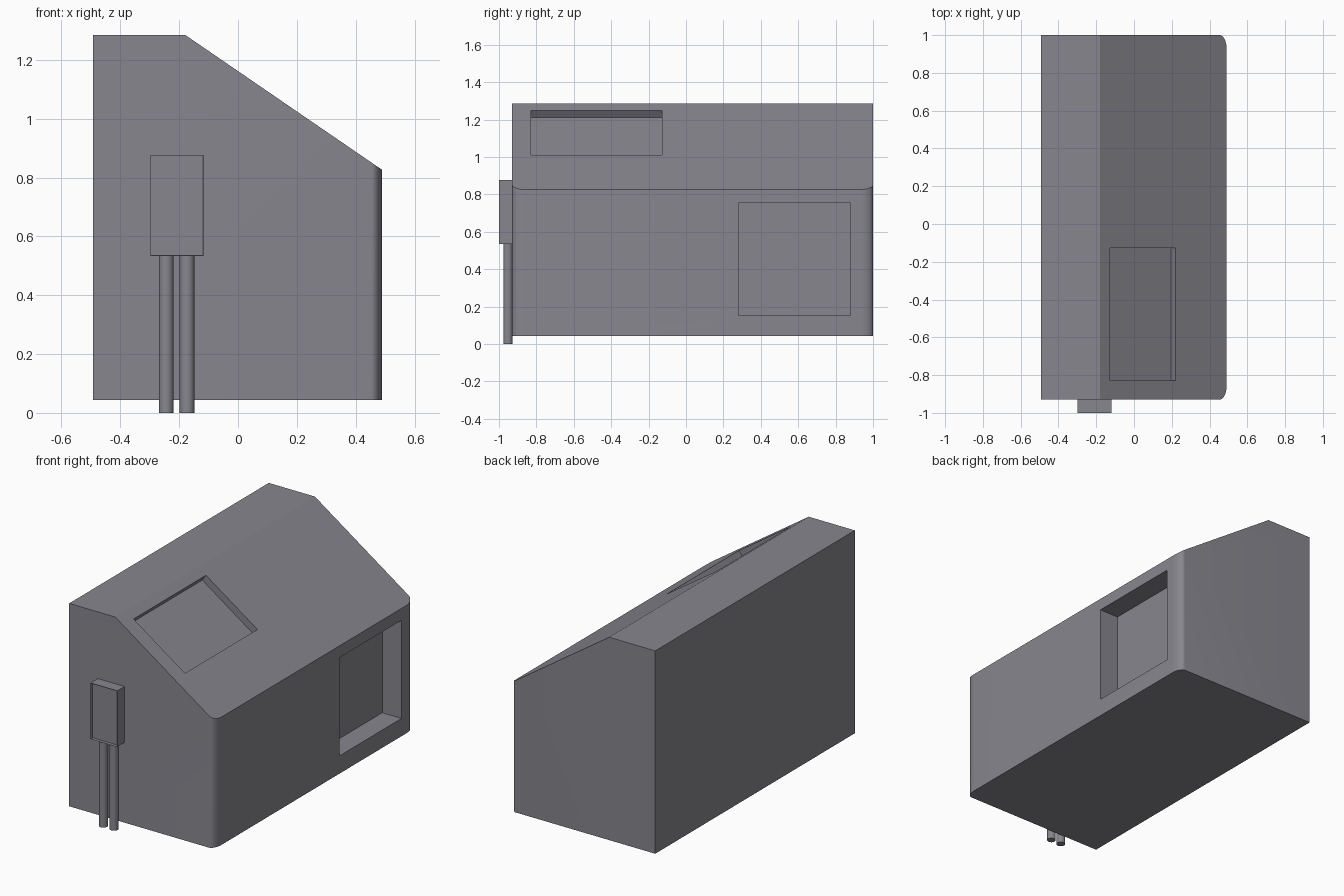
import bpy, bmesh
from math import sin, cos, pi, atan2
from mathutils import Vector, Matrix

if "Cube" in bpy.data.objects:
    bpy.data.objects.remove(bpy.data.objects["Cube"])

RIDGE = Vector((-0.18, 0, 1.285))
EAVE = Vector((0.49, 0, 0.826))
PITCH = atan2(RIDGE.z - EAVE.z, EAVE.x - RIDGE.x)
NORMAL = Vector((sin(PITCH), 0, cos(PITCH)))

# Dark grey painted metal
PAINT = bpy.data.materials.new("dark_grey")
PAINT.diffuse_color = (0.243, 0.24, 0.272, 1)
PAINT.use_nodes = True
PAINT.node_tree.nodes["Principled BSDF"].inputs["Base Color"].default_value = PAINT.diffuse_color


def make_object(name, bm):
    bmesh.ops.recalc_face_normals(bm, faces=bm.faces[:])
    mesh = bpy.data.meshes.new(name)
    bm.to_mesh(mesh)
    bm.free()
    mesh.materials.append(PAINT)
    ob = bpy.data.objects.new(name, mesh)
    bpy.context.collection.objects.link(ob)
    return ob


def activate(ob):
    bpy.ops.object.select_all(action='DESELECT')
    ob.select_set(True)
    bpy.context.view_layer.objects.active = ob


def box(name, size, matrix):
    bm = bmesh.new()
    bmesh.ops.create_cube(bm, size=1)
    bmesh.ops.scale(bm, vec=size, verts=bm.verts[:])
    bmesh.ops.transform(bm, matrix=matrix, verts=bm.verts[:])
    return make_object(name, bm)


def cut(target, cutter):
    cutter.hide_render = True
    mod = target.modifiers.new("cut", 'BOOLEAN')
    mod.operation = 'DIFFERENCE'
    mod.solver = 'EXACT'
    mod.object = cutter
    activate(target)
    bpy.ops.object.modifier_apply(modifier=mod.name)
    bpy.data.objects.remove(cutter)


# Housing: footprint with two rounded corners, raised, then sliced by the slope
y0, y1, rx, ry, n = -0.929, 1.0, 0.037, 0.07, 8
x0, z0 = -0.492, 0.044
arc = [(i / n) * pi / 2 for i in range(n + 1)]
foot = [(x0, y0)]
foot += [(EAVE.x - rx + rx * sin(a), y0 + ry - ry * cos(a)) for a in arc]
foot += [(EAVE.x - rx + rx * cos(a), y1 - ry + ry * sin(a)) for a in arc]
foot += [(x0, y1)]
bm = bmesh.new()
base = bm.faces.new([bm.verts.new((x, y, z0)) for x, y in foot])
ext = bmesh.ops.extrude_face_region(bm, geom=[base], use_keep_orig=True)
bmesh.ops.translate(bm, vec=(0, 0, RIDGE.z - z0),
                    verts=[g for g in ext["geom"] if isinstance(g, bmesh.types.BMVert)])
bmesh.ops.bisect_plane(bm, geom=bm.verts[:] + bm.edges[:] + bm.faces[:],
                       plane_co=RIDGE, plane_no=NORMAL, clear_outer=True)
bmesh.ops.holes_fill(bm, edges=[e for e in bm.edges if e.is_boundary], sides=0)
body = make_object("housing", bm)

# Sloped screen pocket, sunk square to the slope
slope_dir = (EAVE - RIDGE).normalized()
mid_x = 0.047
centre = RIDGE + slope_dir * ((mid_x - RIDGE.x) / slope_dir.x)
centre.y = -0.478
length, depth = 0.348 / slope_dir.x, 0.044
cut(body, box("slope_cutter", (length, 0.70, 2 * depth),
              Matrix.Translation(centre) @ Matrix.Rotation(PITCH, 4, 'Y')))

# Square opening in the side wall
cut(body, box("side_cutter", (0.26, 0.60, 0.60),
              Matrix.Translation((EAVE.x, 0.58, 0.453))))
activate(body)
bpy.ops.object.shade_smooth_by_angle()

# Junction box with a shallow sunken front panel
bm = bmesh.new()
bmesh.ops.create_cube(bm, size=1)
bmesh.ops.scale(bm, vec=(0.18, 0.071, 0.343), verts=bm.verts[:])
bmesh.ops.translate(bm, vec=(-0.208, -0.9645, 0.7055), verts=bm.verts[:])
bm.normal_update()
front = [f for f in bm.faces if f.normal.y < -0.9]
bmesh.ops.inset_region(bm, faces=front, thickness=0.001)
bmesh.ops.translate(bm, vec=(0, 0.02, 0), verts=front[0].verts[:])
make_object("junction_box", bm)

# Two conduits running from the box to the ground
for i, x in enumerate((-0.244, -0.173)):
    bm = bmesh.new()
    bmesh.ops.create_cone(bm, cap_ends=True, segments=24, radius1=0.025,
                          radius2=0.025, depth=0.535)
    bmesh.ops.translate(bm, vec=(x, -0.952, 0.2675), verts=bm.verts[:])
    pipe = make_object(f"conduit_{i + 1}", bm)
    activate(pipe)
    bpy.ops.object.shade_smooth_by_angle()
